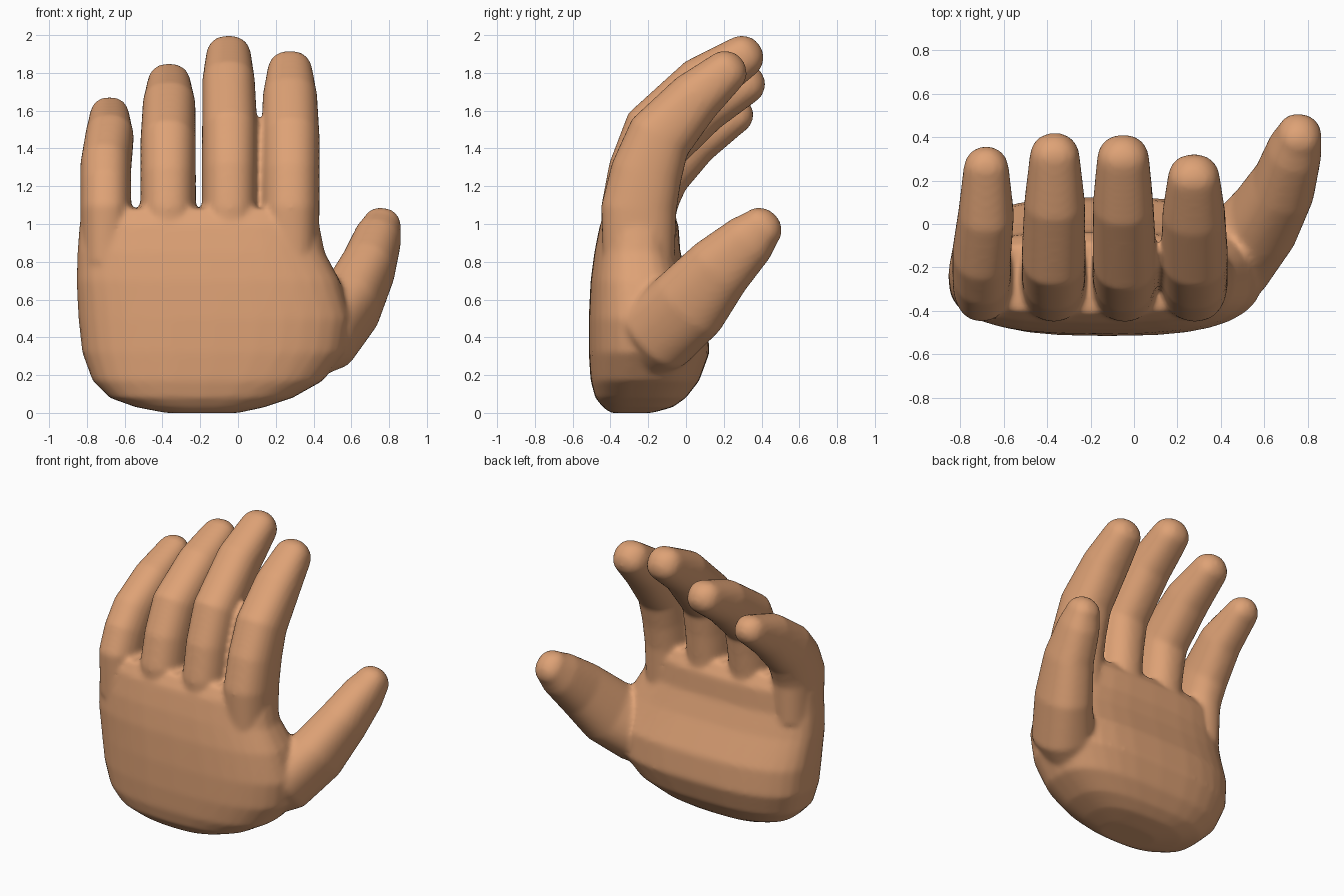
import bpy, bmesh, math
from mathutils import Vector

if "Cube" in bpy.data.objects:
    bpy.data.objects.remove(bpy.data.objects["Cube"])

skin = bpy.data.materials.new("skin tan")
skin.diffuse_color = (0.73, 0.36, 0.18, 1)
skin.use_nodes = True
skin.node_tree.nodes["Principled BSDF"].inputs["Base Color"].default_value = skin.diffuse_color
SIDES = 32


def ring(bm, c, side, normal, rs, rn, power):
    """One superellipse cross-section."""
    out = []
    for i in range(SIDES):
        a = 2 * math.pi * i / SIDES
        ca, sa = math.cos(a), math.sin(a)
        u = math.copysign(abs(ca) ** (2 / power), ca)
        v = math.copysign(abs(sa) ** (2 / power), sa)
        out.append(bm.verts.new(c + side * rs * u + normal * rn * v))
    return out


def skin_rings(bm, rings):
    for a, b in zip(rings, rings[1:]):
        for i in range(SIDES):
            j = (i + 1) % SIDES
            bm.faces.new((a[i], a[j], b[j], b[i]))
    bm.faces.new(rings[0][::-1])
    bm.faces.new(rings[-1])


def digit(bm, path, dome, power=2.3):
    """Tapered finger along (x, y, z, half width, half depth), with a round tip."""
    pts = [Vector(p[:3]) for p in path]
    rings = []
    for i, p in enumerate(path):
        t = (pts[min(i + 1, len(pts) - 1)] - pts[max(i - 1, 0)]).normalized()
        side = Vector((1, 0, 0))
        side = (side - t * side.dot(t)).normalized()
        normal = t.cross(side)
        rings.append(ring(bm, pts[i], side, normal, p[3], p[4], power))
    for k in (0.35, 0.65, 0.88, 0.98):
        f = math.sqrt(1 - k * k)
        rings.append(ring(bm, pts[-1] + t * dome * k, side, normal,
                          path[-1][3] * f, path[-1][4] * f, power))
    skin_rings(bm, rings)


bm = bmesh.new()

# Palm: z, left, right, back of hand, inside of hand
palm = [(0.00, -0.38, 0.00, -0.40, -0.18), (0.03, -0.54, 0.14, -0.44, -0.07),
        (0.08, -0.68, 0.29, -0.48, 0.00), (0.17, -0.77, 0.45, -0.505, 0.07),
        (0.32, -0.825, 0.57, -0.515, 0.125), (0.50, -0.845, 0.60, -0.515, 0.11),
        (0.70, -0.855, 0.54, -0.505, 0.02), (0.85, -0.85, 0.46, -0.485, -0.03),
        (1.00, -0.84, 0.43, -0.455, -0.04), (1.08, -0.81, 0.40, -0.41, -0.09)]
skin_rings(bm, [ring(bm, Vector(((l + r) / 2, (b + f) / 2, z)), Vector((1, 0, 0)),
                     Vector((0, 1, 0)), (r - l) / 2, (f - b) / 2, 2.8)
                for z, l, r, b, f in palm])

# Fingers: base x, tip x, half width, bend (y, z), middle (y, z), end (y, z), tip radius
fingers = [(-0.70, -0.68, 0.135, (-0.13, 1.30), (0.05, 1.46), (0.25, 1.57), 0.100),
           (-0.37, -0.365, 0.147, (-0.15, 1.43), (0.10, 1.63), (0.31, 1.74), 0.110),
           (-0.043, -0.05, 0.147, (-0.16, 1.49), (0.09, 1.75), (0.30, 1.885), 0.115),
           (0.28, 0.275, 0.152, (-0.14, 1.46), (0.05, 1.67), (0.21, 1.805), 0.115)]
for x, tx, w, bend, mid, end, r in fingers:
    digit(bm, [(x, -0.25, 0.80, w * 0.95, 0.19),
               (x, -0.25, 1.08, w, 0.20),
               (x, (bend[0] - 0.25) / 2 - 0.015, (bend[1] + 1.08) / 2, w, 0.19),
               (x, bend[0], bend[1], w, 0.175),
               (tx, mid[0], mid[1], w * 0.95, 0.145),
               (tx, end[0], end[1], r + 0.005, r)], 0.11)

# Thumb
digit(bm, [(0.28, -0.26, 0.32, 0.16, 0.18),
           (0.47, -0.14, 0.43, 0.19, 0.22),
           (0.60, 0.02, 0.58, 0.165, 0.215),
           (0.69, 0.18, 0.77, 0.145, 0.18),
           (0.74, 0.34, 0.92, 0.125, 0.145),
           (0.76, 0.40, 0.98, 0.105, 0.115)], 0.10)

bmesh.ops.recalc_face_normals(bm, faces=bm.faces)
mesh = bpy.data.meshes.new("hand")
bm.to_mesh(mesh)
bm.free()
mesh.materials.append(skin)
hand = bpy.data.objects.new("hand", mesh)
bpy.context.collection.objects.link(hand)

# Fuse palm, fingers and thumb into one soft skin
fuse = hand.modifiers.new("fuse", 'REMESH')
fuse.mode = 'VOXEL'
fuse.voxel_size = 0.016
fuse.use_smooth_shade = True
soften = hand.modifiers.new("soften", 'SMOOTH')
soften.factor = 0.5
soften.iterations = 8
